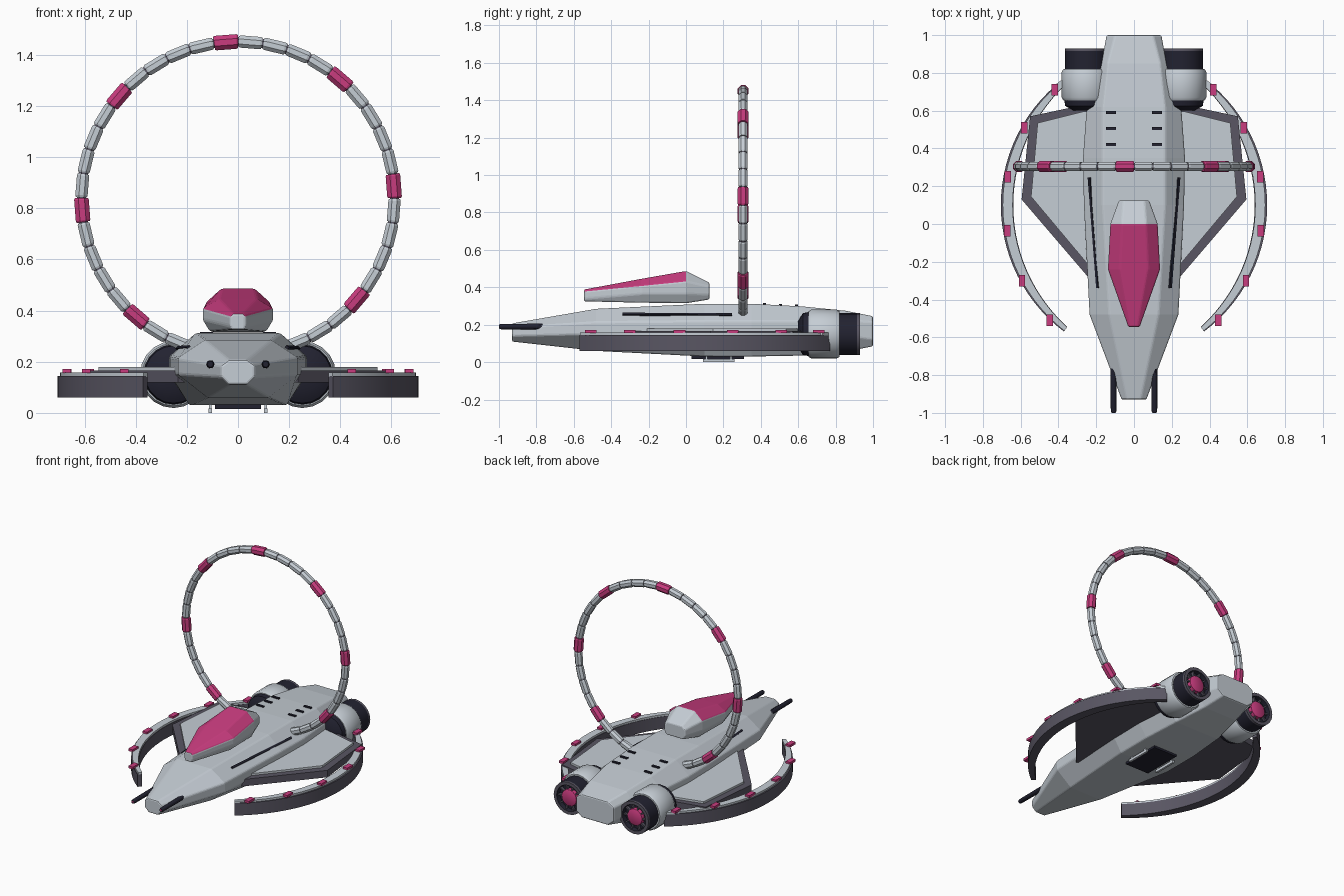
import bpy, bmesh, math
from mathutils import Vector

if "Cube" in bpy.data.objects:
    bpy.data.objects.remove(bpy.data.objects["Cube"])


def material(name, rgb):
    m = bpy.data.materials.new(name)
    m.diffuse_color = (*rgb, 1)
    m.use_nodes = True
    m.node_tree.nodes["Principled BSDF"].inputs["Base Color"].default_value = m.diffuse_color
    return m


LIGHT = material("pale grey", (0.56, 0.61, 0.66))
PINK = material("magenta", (0.58, 0.045, 0.21))
GREY = material("slate grey", (0.10, 0.093, 0.125))
DARK = material("near black", (0.016, 0.016, 0.03))
MATS = [LIGHT, PINK, GREY, DARK]


def finish(bm, name, mats, smooth=False, bevel=0):
    bmesh.ops.recalc_face_normals(bm, faces=bm.faces)
    me = bpy.data.meshes.new(name)
    bm.to_mesh(me)
    bm.free()
    ob = bpy.data.objects.new(name, me)
    bpy.context.collection.objects.link(ob)
    for m in mats:
        me.materials.append(m)
    if bevel:
        mod = ob.modifiers.new("bevel", 'BEVEL')
        mod.width, mod.segments, mod.limit_method = bevel, 2, 'ANGLE'
        mod.angle_limit = math.radians(20)
    if smooth:
        bpy.ops.object.select_all(action='DESELECT')
        bpy.context.view_layer.objects.active = ob
        ob.select_set(True)
        bpy.ops.object.shade_smooth_by_angle(angle=math.radians(35))
    return ob


def loft(name, rings, mats, rule=None, closed=False, **kw):
    """Skin a list of point rings; rule(ring, side) gives the material index."""
    bm = bmesh.new()
    vs = [[bm.verts.new(p) for p in r] for r in rings]
    n = len(vs[0])
    for i in range(len(vs) - (0 if closed else 1)):
        a, b = vs[i], vs[(i + 1) % len(vs)]
        for j in range(n):
            f = bm.faces.new((a[j], a[(j + 1) % n], b[(j + 1) % n], b[j]))
            f.material_index = rule(i, j) if rule else 0
    if not closed:
        bm.faces.new(vs[0])
        bm.faces.new(vs[-1])
    return finish(bm, name, mats, **kw)


def box(name, centre, size, mat, rot=(0, 0, 0)):
    x, y, z = (v / 2 for v in size)
    ob = loft(name, [[(-x, -y, k), (x, -y, k), (x, y, k), (-x, y, k)] for k in (-z, z)], [mat])
    ob.location, ob.rotation_euler = centre, rot
    return ob


def prism(name, pts, z0, z1, mat):
    return loft(name, [[(x, y, z) for x, y in pts] for z in (z0, z1)], [mat])


def lathe(name, x, z, profile, rule=None, sides=20, mats=MATS):
    """Turn (radius, y) points around an axis along y."""
    rings = [[(x + r * math.cos(2 * math.pi * k / sides), y,
               z + r * math.sin(2 * math.pi * k / sides)) for k in range(sides)]
             for r, y in profile]
    return loft(name, rings, mats, rule, smooth=True)


def section(y, a, zt, b, zu, zl, c, zb):
    half = [(a, zt), (b, zu), (b, zl), (c, zb)]
    return [(x, y, z) for x, z in half] + [(-x, y, z) for x, z in reversed(half)]


# Hull: eight-sided sections from nose to tail
loft("hull", [section(*s) for s in (
    (-0.93, 0.035, 0.207, 0.065, 0.185, 0.14, 0.035, 0.11),
    (-0.48, 0.13, 0.285, 0.235, 0.215, 0.15, 0.12, 0.06),
    (0.10, 0.165, 0.312, 0.265, 0.22, 0.15, 0.19, 0.03),
    (0.35, 0.165, 0.312, 0.27, 0.22, 0.15, 0.19, 0.03),
    (0.62, 0.165, 0.298, 0.25, 0.22, 0.15, 0.17, 0.035),
    (0.85, 0.14, 0.275, 0.172, 0.225, 0.14, 0.13, 0.055),
    (1.00, 0.10, 0.245, 0.145, 0.215, 0.12, 0.10, 0.085))], [LIGHT], bevel=0.008)

# Canopy: pale shell with a glazed top
loft("canopy", [section(*s) for s in (
    (-0.545, 0.02, 0.388, 0.03, 0.378, 0.34, 0.025, 0.325),
    (-0.24, 0.075, 0.445, 0.138, 0.408, 0.365, 0.11, 0.318),
    (0.00, 0.065, 0.487, 0.125, 0.432, 0.365, 0.10, 0.315),
    (0.125, 0.055, 0.425, 0.08, 0.405, 0.36, 0.065, 0.335))], [LIGHT, PINK],
    lambda i, j: 1 if i < 2 and j in (0, 6, 7) else 0, bevel=0.008)

# Segmented hoop with a thin core
RC, ZC, YR = 0.612, 0.84, 0.305


def hoop_ring(angle, r, sides=8):
    out = []
    for k in range(sides):
        t = 2 * math.pi * (k + 0.5) / sides
        d = RC + r * math.cos(t)
        out.append((d * math.cos(angle), YR + r * math.sin(t), ZC + d * math.sin(angle)))
    return out


loft("hoop_core", [hoop_ring(math.radians(9 * k), 0.020) for k in range(40)], [GREY], closed=True)
for k in range(40):
    mid = math.radians(4.4 + 9 * k)
    pink = k % 5 == 0
    h, r = math.radians(4.4 if pink else 4.2), 0.031 if pink else 0.026
    loft("hoop_light" if pink else "hoop_segment",
         [hoop_ring(mid - h, r * 0.9), hoop_ring(mid - h * 0.85, r),
          hoop_ring(mid + h * 0.85, r), hoop_ring(mid + h, r * 0.9)],
         [PINK if pink else LIGHT])

WING = [(0.20, -0.27), (0.235, -0.29), (0.595, 0.13), (0.55, 0.57), (0.27, 0.63), (0.20, 0.63)]
PANEL = [(0.20, -0.22), (0.235, -0.225), (0.545, 0.145), (0.51, 0.535), (0.27, 0.595), (0.20, 0.595)]
CLIPS = [(0.42, 0.71), (0.58, 0.51), (0.668, 0.25), (0.67, -0.035), (0.593, -0.30), (0.445, -0.51)]


def arc(s, t, inset, z):
    """Point on a side blade, inset is a fraction of its tapered width."""
    width = 0.066 - 0.036 * (abs(t) / 53) ** 2
    r = 0.838 - inset * width
    a = math.radians(t)
    return (s * (r * math.cos(a) - 0.133), 0.1 + r * math.sin(a), z)


def blade(name, s, i0, i1, z0, z1, mat):
    steps = [-53 + 106 * k / 28 for k in range(29)]
    loft(name, [[arc(s, t, i0, z0), arc(s, t, i1, z0), arc(s, t, i1, z1), arc(s, t, i0, z1)]
                for t in steps], [mat], smooth=True)


for s in (-1, 1):
    # Wings with raised top panels
    prism("wing", [(s * x, y) for x, y in WING], 0.118, 0.166, GREY)
    prism("wing_panel", [(s * x, y) for x, y in PANEL], 0.16, 0.18, LIGHT)

    # Curved side blades, pale cap strip and clips
    blade("side_blade", s, 0.0, 1.0, 0.06, 0.145, GREY)
    blade("blade_strip", s, 0.15, 0.95, 0.14, 0.158, LIGHT)
    for x, y in CLIPS:
        box("blade_clip", (s * x, y, 0.163), (0.034, 0.062, 0.016), PINK)

    # Engines: intake, shell, nozzle, rim and glowing core
    ex, ez = s * 0.252, 0.15
    lathe("engine_intake", ex, ez, [(0.07, 0.60), (0.112, 0.625), (0.122, 0.68)], mats=[DARK])
    lathe("engine_shell", ex, ez, [(0.122, 0.655), (0.131, 0.67), (0.131, 0.805), (0.122, 0.82)],
          mats=[LIGHT])
    lathe("engine_nozzle", ex, ez,
          [(0.112, 0.80), (0.112, 0.915), (0.112, 0.93), (0.09, 0.93), (0.085, 0.90), (0.06, 0.90),
           (0.056, 0.92)], lambda i, j: (3, 2, 2, 3, 3, 1)[i])
    lathe("engine_core", ex, ez, [(0.056, 0.90), (0.056, 0.922), (0.05, 0.926)], mats=[PINK])
    for k in range(10):
        a = 2 * math.pi * k / 10
        box("nozzle_vane", (ex + 0.074 * math.cos(a), 0.908, ez + 0.074 * math.sin(a)),
            (0.034, 0.02, 0.01), GREY, (0, -a, 0))
    # Strut from blade to engine
    box("engine_strut", (s * 0.39, 0.745, 0.15), (0.08, 0.02, 0.015), LIGHT, (0, 0, -s * 0.6))

    # Nose guns with coloured muzzles
    lathe("gun_barrel", s * 0.108, 0.19, [(0.011, -1.0), (0.015, -0.99), (0.017, -0.70)],
          sides=10, mats=[DARK])
    lathe("gun_muzzle", s * 0.108, 0.19, [(0.009, -1.0), (0.009, -0.992)], sides=8, mats=[PINK])

    # Long slits on the hull shoulders
    p, q = Vector((s * 0.235, 0.245, 0.251)), Vector((s * 0.19, -0.34, 0.254))
    n, w = Vector((s * 0.66, 0, 0.75)) * 0.008, Vector((s * 0.75, 0, -0.66)) * 0.007
    loft("shoulder_slit", [[e - w - n, e + w - n, e + w + n, e - w + n] for e in (p, q)], [DARK])

    # Deck vents
    for y, z in ((0.42, 0.309), (0.505, 0.305), (0.59, 0.301)):
        box("deck_vent", (s * 0.122, y, z), (0.054, 0.016, 0.014), DARK)

    # Belly rails
    box("belly_rail", (s * 0.108, 0.175, 0.009), (0.014, 0.17, 0.018), LIGHT)
    for y in (0.11, 0.24):
        box("rail_post", (s * 0.108, y, 0.024), (0.01, 0.012, 0.02), LIGHT)

# Belly hatch
box("belly_hatch", (0, 0.17, 0.027), (0.18, 0.28, 0.022), DARK)
